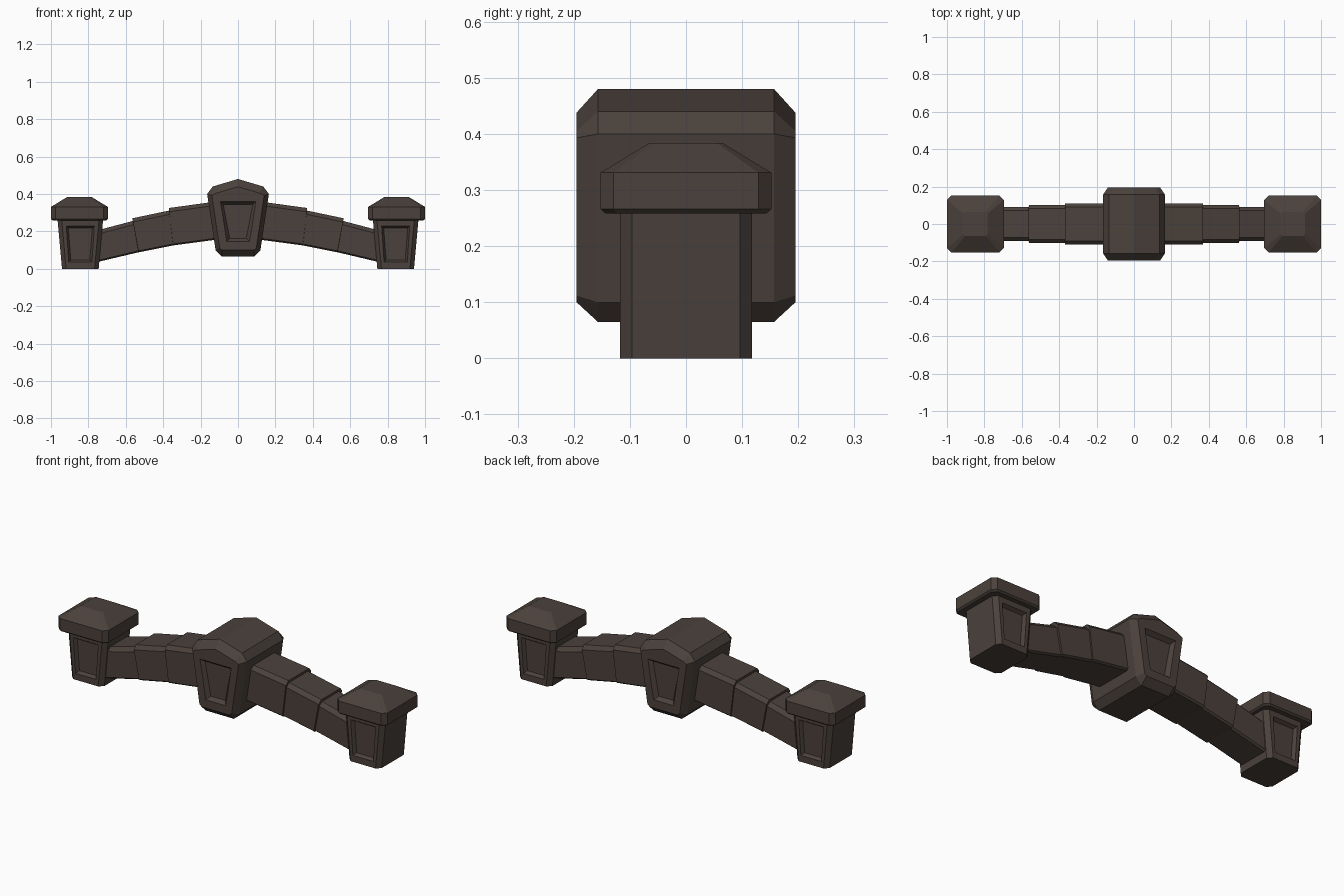
import bpy, bmesh

if "Cube" in bpy.data.objects:
    bpy.data.objects.remove(bpy.data.objects["Cube"])

stone = bpy.data.materials.new("dark_brown_stone")
stone.diffuse_color = (0.070, 0.053, 0.045, 1)
stone.use_nodes = True
stone.node_tree.nodes["Principled BSDF"].inputs["Base Color"].default_value = stone.diffuse_color


def loft(name, rings):
    """Closed solid through rings of equal point count."""
    bm = bmesh.new()
    vs = [[bm.verts.new(p) for p in r] for r in rings]
    n = len(rings[0])
    for a, b in zip(vs, vs[1:]):
        for i in range(n):
            j = (i + 1) % n
            bm.faces.new((a[i], a[j], b[j], b[i]))
    bm.faces.new(vs[0])
    bm.faces.new(vs[-1])
    bmesh.ops.recalc_face_normals(bm, faces=bm.faces)
    me = bpy.data.meshes.new(name)
    bm.to_mesh(me)
    bm.free()
    me.materials.append(stone)
    ob = bpy.data.objects.new(name, me)
    bpy.context.collection.objects.link(ob)
    return ob


def octagon(cx, hx, hy, c, z):
    """Rectangle with cut corners at height z."""
    q = [(hx, hy - c), (hx - c, hy), (c - hx, hy), (-hx, hy - c),
         (-hx, c - hy), (c - hx, -hy), (hx - c, -hy), (hx, c - hy)]
    return [(cx + x, y, z) for x, y in q]


def cut_panels(ob, cx, top, bottom, y_face, depth, rim):
    """Sink a tapered panel into front and back; top/bottom = (half width, z)."""
    for s in (-1, 1):
        def ring(y, g):
            (wt, zt), (wb, zb) = top, bottom
            return [(cx - wt + g, s * y, zt - g), (cx + wt - g, s * y, zt - g),
                    (cx + wb - g, s * y, zb + g), (cx - wb + g, s * y, zb + g)]
        k = rim / depth
        cutter = loft("panel_cutter", [ring(y_face - depth, rim), ring(y_face + 0.01, -0.01 * k)])
        cutter.hide_render = True
        m = ob.modifiers.new("panel", 'BOOLEAN')
        m.operation, m.object, m.solver = 'DIFFERENCE', cutter, 'EXACT'
        bpy.context.view_layer.objects.active = ob
        bpy.ops.object.modifier_apply(modifier=m.name)
        bpy.data.objects.remove(cutter)


def mirrored(half):
    return half + [(-x, z) for x, z in reversed(half) if x > 0]


# Keystone: bevelled wedge block with a peaked top
outer = mirrored([(0, 0.48), (0.135, 0.44), (0.165, 0.40), (0.12, 0.10), (0.085, 0.065)])
face = mirrored([(0, 0.438), (0.115, 0.405), (0.14, 0.393), (0.098, 0.112), (0.085, 0.10)])
keystone = loft("keystone", [[(x, y, z) for x, z in prof] for y, prof in
                             ((-0.195, face), (-0.157, outer), (0.157, outer), (0.195, face))])
cut_panels(keystone, 0, (0.095, 0.36), (0.06, 0.145), 0.195, 0.022, 0.016)

# Arch stones: x and z of top and bottom at each end, half depth
stones = [(0.10, 0.362, 0.10, 0.158, 0.37, 0.325, 0.347, 0.125, 0.110),
          (0.365, 0.312, 0.342, 0.126, 0.565, 0.270, 0.532, 0.088, 0.102),
          (0.558, 0.257, 0.525, 0.090, 0.78, 0.198, 0.77, 0.032, 0.092)]


def stone_ring(s, xt, zt, xb, zb, h):
    c = 0.02
    t = c / (zt - zb)
    up = (xt + (xb - xt) * t, zt - c)
    return [(s * xt, c - h, zt), (s * xt, h - c, zt), (s * up[0], h, up[1]),
            (s * xb, h, zb + 0.008), (s * xb, h - 0.01, zb),
            (s * xb, 0.01 - h, zb), (s * xb, -h, zb + 0.008), (s * up[0], -h, up[1])]


for s, side in ((-1, "left"), (1, "right")):
    for i, p in enumerate(stones):
        loft(f"{side}_arch_stone_{i + 1}",
             [stone_ring(s, *p[0:4], p[8]), stone_ring(s, *p[4:8], p[8])])

    # End post: tapers in width, cut corners, sunken panels
    cx = s * 0.843
    post = loft(f"{side}_post", [octagon(cx, 0.098, 0.118, 0.022, 0),
                                 octagon(cx, 0.122, 0.118, 0.022, 0.265)])
    cut_panels(post, cx, (0.075, 0.228), (0.062, 0.035), 0.118, 0.018, 0.011)

    # Post cap: slab with a sloped top
    cx = s * 0.848
    loft(f"{side}_post_cap", [octagon(cx, 0.143, 0.143, 0.02, 0.258),
                              octagon(cx, 0.152, 0.152, 0.023, 0.266),
                              octagon(cx, 0.152, 0.152, 0.023, 0.331),
                              octagon(cx, 0.065, 0.065, 0.01, 0.384)])
